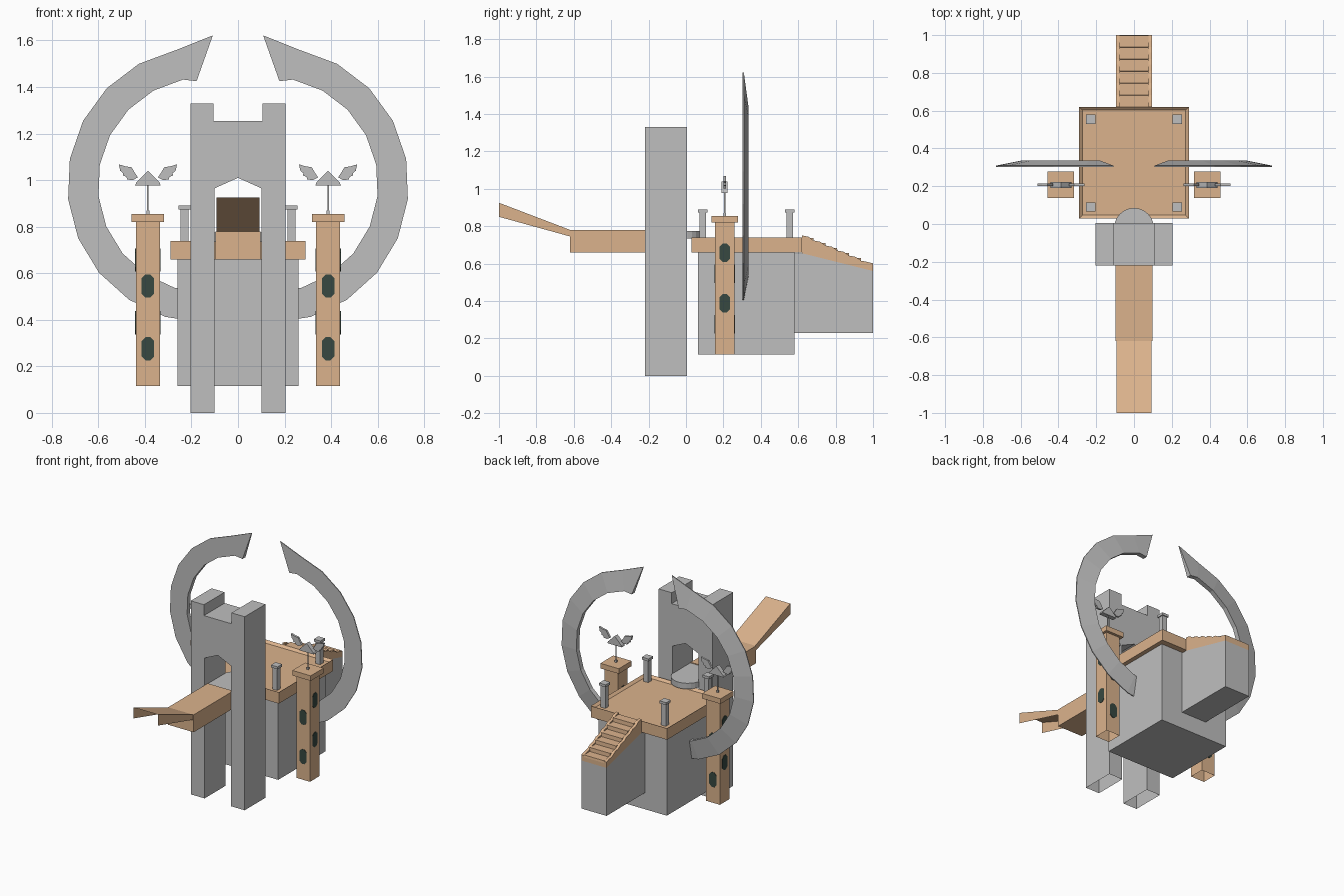
import bpy
import bmesh
from math import sin, cos, radians, pi

cube = bpy.data.objects.get("Cube")
if cube:
    bpy.data.objects.remove(cube, do_unlink=True)


def material(name, rgb):
    m = bpy.data.materials.new(name)
    m.use_nodes = True
    m.diffuse_color = (*rgb, 1)
    m.node_tree.nodes["Principled BSDF"].inputs["Base Color"].default_value = (*rgb, 1)
    return m


STONE = material("grey stone", (0.52, 0.52, 0.52))
TAN = material("tan sandstone", (0.71, 0.45, 0.265))
GLASS = material("dark green glass", (0.038, 0.065, 0.052))


def finish(name, bm, mat):
    mesh = bpy.data.meshes.new(name)
    bm.to_mesh(mesh)
    bm.free()
    mesh.materials.append(mat)
    obj = bpy.data.objects.new(name, mesh)
    bpy.context.collection.objects.link(obj)
    return obj


def prism(name, pts, axis, a, b, mat, drop=None, edit=None):
    """Extrude a flat profile along an axis; drop removes faces by rule."""
    place = {"X": lambda p, t: (t, p[0], p[1]),
             "Y": lambda p, t: (p[0], t, p[1]),
             "Z": lambda p, t: (p[0], p[1], t)}[axis]
    bm = bmesh.new()
    lo = [bm.verts.new(place(p, a)) for p in pts]
    hi = [bm.verts.new(place(p, b)) for p in pts]
    bm.faces.new(lo)
    bm.faces.new(hi)
    for i in range(len(pts)):
        j = (i + 1) % len(pts)
        bm.faces.new((lo[i], lo[j], hi[j], hi[i]))
    bmesh.ops.recalc_face_normals(bm, faces=bm.faces)
    bm.normal_update()
    if edit:
        edit(bm)
    if drop:
        bmesh.ops.delete(bm, geom=[f for f in bm.faces if drop(f)], context="FACES")
    return finish(name, bm, mat)


def box(name, x, y, z, mat, drop=None, edit=None):
    pts = [(x[0], y[0]), (x[1], y[0]), (x[1], y[1]), (x[0], y[1])]
    return prism(name, pts, "Z", z[0], z[1], mat, drop, edit)


def post(name, cx, cy, half, z, mat, drop=None):
    return box(name, (cx - half, cx + half), (cy - half, cy + half), z, mat, drop)


def faces_down(f):
    return f.normal.z < -0.9


# Gate with battlements and a pointed arch
half = [(0, 1.01), (0.1, 0.965), (0.1, 0), (0.205, 0), (0.205, 1.33), (0.105, 1.33), (0.105, 1.255)]
gate = half + [(-x, z) for x, z in reversed(half[1:])]
prism("gate", gate, "Y", -0.22, 0.005, STONE,
      drop=lambda f: faces_down(f) and f.calc_center_median().z < 0.01)

# Round threshold in the gateway
arc = [(0.105 * cos(pi * i / 12), -0.02 + 0.105 * sin(pi * i / 12)) for i in range(13)]
prism("gate_threshold", arc + [(-0.1, -0.19), (0.1, -0.19)], "Z", 0.735, 0.775, STONE)

# Bridge and raised hollow ramp
box("bridge", (-0.097, 0.097), (-0.62, -0.19), (0.66, 0.78), TAN)
prism("raised_ramp", [(-1, 0.925), (-0.62, 0.78), (-0.62, 0.745), (-1, 0.85)], "X", -0.093, 0.093, TAN,
      drop=lambda f: f.normal.z < -0.5 or f.normal.y < -0.9)


# Courtyard platform with a sunken floor
def sink_floor(bm):
    top = [f for f in bm.faces if f.normal.z > 0.9]
    bmesh.ops.inset_individual(bm, faces=top, thickness=0.025, depth=0)
    bmesh.ops.translate(bm, verts=top[0].verts, vec=(0, 0, -0.015))


box("platform", (-0.29, 0.29), (0.03, 0.62), (0.66, 0.738), TAN, edit=sink_floor)
box("platform_base", (-0.26, 0.26), (0.065, 0.58), (0.115, 0.66), STONE)

for side in (-1, 1):
    for cy in (0.09, 0.555):
        post("corner_post", side * 0.23, cy, 0.018, (0.72, 0.875), STONE)
        post("corner_post_cap", side * 0.23, cy, 0.025, (0.873, 0.89), STONE)

# Rear stairs on a sloped foundation
prism("stair_base", [(0.58, 0.23), (1, 0.23), (1, 0.56), (0.62, 0.655), (0.58, 0.655)],
      "X", -0.096, 0.096, STONE)
STEPS = 6
run, rise = 0.38 / STEPS, 0.027


def stair_profile(top, slope):
    pts = [(1, 0.56), (0.62, 0.655)]
    for i in range(STEPS):
        y, z = 0.62 + i * run, top - i * rise
        pts += [(y, z), (y + run - slope, z - slope * 0.2)]
    return pts + [(1, top - STEPS * rise + 0.012)]


prism("stair_treads", stair_profile(0.738, 0.002), "X", -0.078, 0.078, TAN)
for side in (-1, 1):
    prism("stair_rail", stair_profile(0.75, 0.03), "X", side * 0.076, side * 0.096, TAN)

# Side towers with windows and winged finials
TX, TY = 0.387, 0.207


def window_shape(c, z):
    w, h, k = 0.027, 0.05, 0.017
    quarter = [(w, h - k), (w - k, h)]
    right = [(x, -v) for x, v in reversed(quarter)] + quarter
    return [(c + x, z + v) for x, v in right + [(-x, v) for x, v in reversed(right)]]


wing = [(0.125, 1.068), (0.1, 1.06), (0.07, 1.055), (0.057, 1.033), (0.043, 1.012), (0.065, 1.0),
        (0.09, 1.003), (0.092, 1.014), (0.108, 1.02), (0.106, 1.03), (0.119, 1.04)]

for side in (-1, 1):
    cx = side * TX
    post("tower", cx, TY, 0.052, (0.115, 0.825), TAN, drop=faces_down)
    post("tower_cap", cx, TY, 0.07, (0.82, 0.855), TAN)
    for way in (-1, 1):
        a, b = way * 0.05, way * 0.055
        for z in (0.275, 0.545):
            prism("tower_window", window_shape(cx, z), "Y", TY + a, TY + b, GLASS)
            prism("tower_window", window_shape(TY, z + 0.112), "X", cx + a, cx + b, GLASS)
        prism("finial_wing", [(cx + way * x, z) for x, z in wing], "Y", TY - 0.007, TY + 0.007, STONE)
    post("finial_rod", cx, TY, 0.003, (0.85, 0.99), STONE)
    post("finial_rod_foot", cx, TY, 0.006, (0.85, 0.87), STONE)
    prism("finial_roof", [(cx - 0.055, 0.977), (cx + 0.055, 0.977), (cx + 0.05, 0.99), (cx, 1.04),
                          (cx - 0.05, 0.99)], "Y", TY - 0.016, TY + 0.016, STONE)

# Crescent arms: thick inner edge, thin outer edge, pointed upper end
for side in (-1, 1):
    bm = bmesh.new()
    sections = [((0.178, 1.425), (0.108, 1.622))]
    for i in range(11):
        t = radians(12 + 16.8 * i)
        sections.append([(0.14 + r * sin(t), 0.98 + r * cos(t)) for r in (0.462, 0.593)])
    rings = []
    for (xi, zi), (xo, zo) in sections:
        corners = [(xi, 0.303, zi), (xo, 0.303, zo), (xo, 0.309, zo), (xi, 0.335, zi)]
        rings.append([bm.verts.new((side * x, y, z)) for x, y, z in corners])
    for p, q in zip(rings, rings[1:]):
        for i in range(4):
            j = (i + 1) % 4
            bm.faces.new((p[i], p[j], q[j], q[i]))
    bm.faces.new(rings[0])
    bm.faces.new(rings[-1])
    bmesh.ops.recalc_face_normals(bm, faces=bm.faces)
    finish("crescent_arm", bm, STONE)
